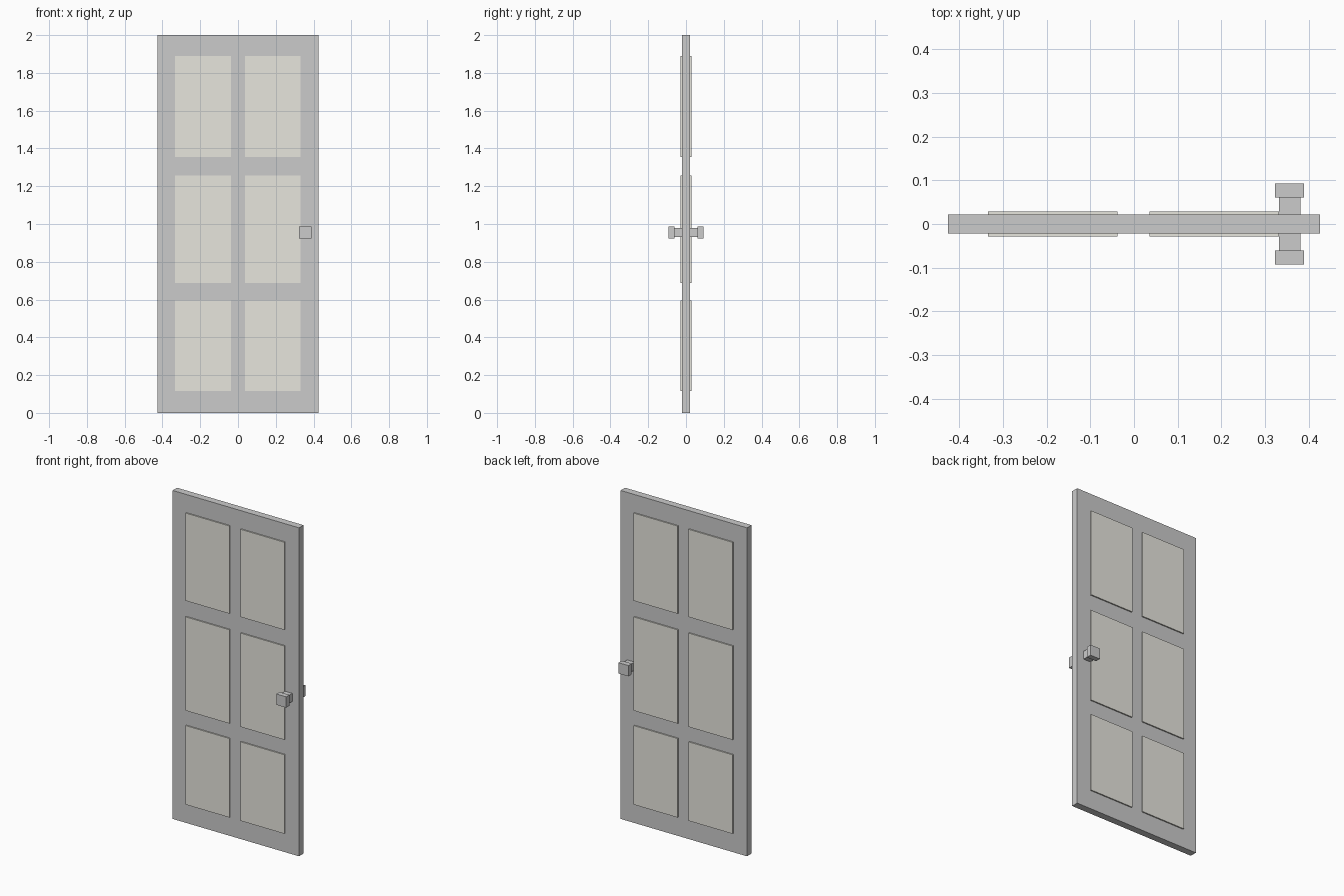
import bpy

if "Cube" in bpy.data.objects:
    bpy.data.objects.remove(bpy.data.objects["Cube"])


def box(name, x, y, z, mat=None):
    """Box spanning the given (min, max) ranges."""
    bpy.ops.mesh.primitive_cube_add(size=1, location=[sum(r) / 2 for r in (x, y, z)])
    ob = bpy.context.object
    ob.name = name
    ob.scale = [r[1] - r[0] for r in (x, y, z)]
    bpy.ops.object.transform_apply(location=True, rotation=False, scale=True)
    if mat:
        ob.data.materials.append(mat)
    return ob


panel_mat = bpy.data.materials.new("pale_panel")
panel_mat.diffuse_color = (0.80, 0.79, 0.73, 1)
panel_mat.use_nodes = True
panel_mat.node_tree.nodes["Principled BSDF"].inputs["Base Color"].default_value = panel_mat.diffuse_color

# Door slab
box("door_slab", (-0.426, 0.426), (-0.0215, 0.0215), (0, 2))

# Six raised panels, standing proud of both faces
rows = {"lower": (0.115, 0.596), "middle": (0.687, 1.258), "upper": (1.356, 1.89)}
for row, z in rows.items():
    box(f"{row}_left_panel", (-0.334, -0.038), (-0.029, 0.029), z, panel_mat)
    box(f"{row}_right_panel", (0.036, 0.332), (-0.029, 0.029), z, panel_mat)

# Square knob and stem on each face
for side, s in (("front", -1), ("back", 1)):
    box(f"{side}_knob_stem", (0.332, 0.381), sorted((s * 0.0215, s * 0.061)), (0.931, 0.98))
    box(f"{side}_knob", (0.323, 0.389), sorted((s * 0.061, s * 0.0925)), (0.922, 0.988))
